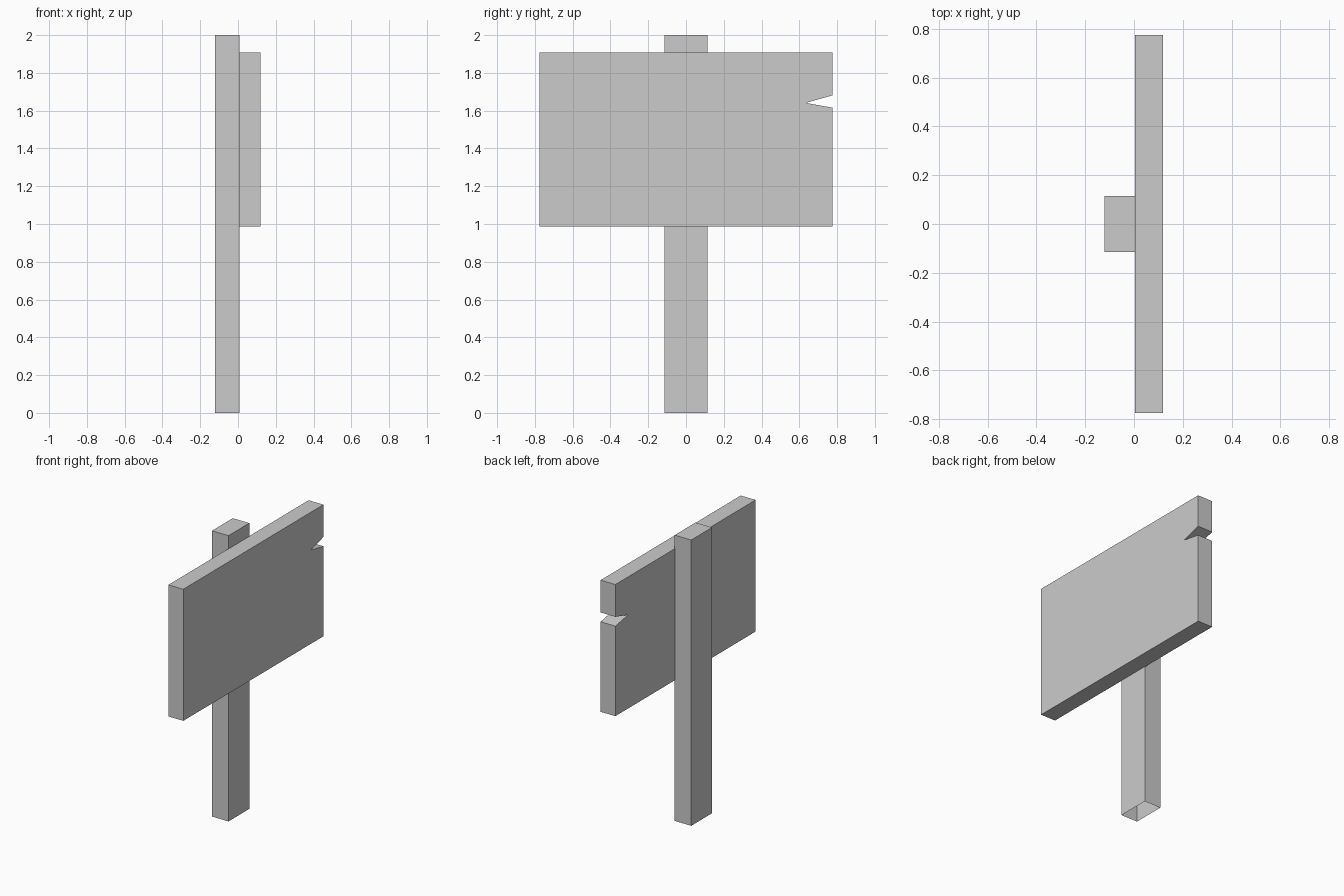
import bpy, bmesh

if "Cube" in bpy.data.objects:
    bpy.data.objects.remove(bpy.data.objects["Cube"])


def prism(name, profile, x0, x1):
    """Extrude a (y, z) profile along x."""
    bm = bmesh.new()
    face = bm.faces.new([bm.verts.new((x0, y, z)) for y, z in profile])
    ext = bmesh.ops.extrude_face_region(bm, geom=[face], use_keep_orig=True)
    verts = [v for v in ext["geom"] if isinstance(v, bmesh.types.BMVert)]
    bmesh.ops.translate(bm, verts=verts, vec=(x1 - x0, 0, 0))
    bmesh.ops.recalc_face_normals(bm, faces=bm.faces)
    return link(name, bm)


def link(name, bm):
    mesh = bpy.data.meshes.new(name)
    bm.to_mesh(mesh)
    bm.free()
    obj = bpy.data.objects.new(name, mesh)
    bpy.context.collection.objects.link(obj)
    return obj


# Post: square timber, open at the bottom
post = prism("post", [(-0.115, 0), (0.115, 0), (0.115, 2), (-0.115, 2)], -0.121, 0.007)
bm = bmesh.new()
bm.from_mesh(post.data)
bottom = [f for f in bm.faces if f.normal.z < -0.9]
bmesh.ops.delete(bm, geom=bottom, context='FACES_ONLY')
bm.to_mesh(post.data)
bm.free()

# Sign board: flat panel with a split notched into one end
prism("sign_board", [
    (-0.775, 0.986), (0.775, 0.986),
    (0.775, 1.616), (0.634, 1.641), (0.775, 1.681),
    (0.775, 1.907), (-0.775, 1.907),
], 0.004, 0.119)
